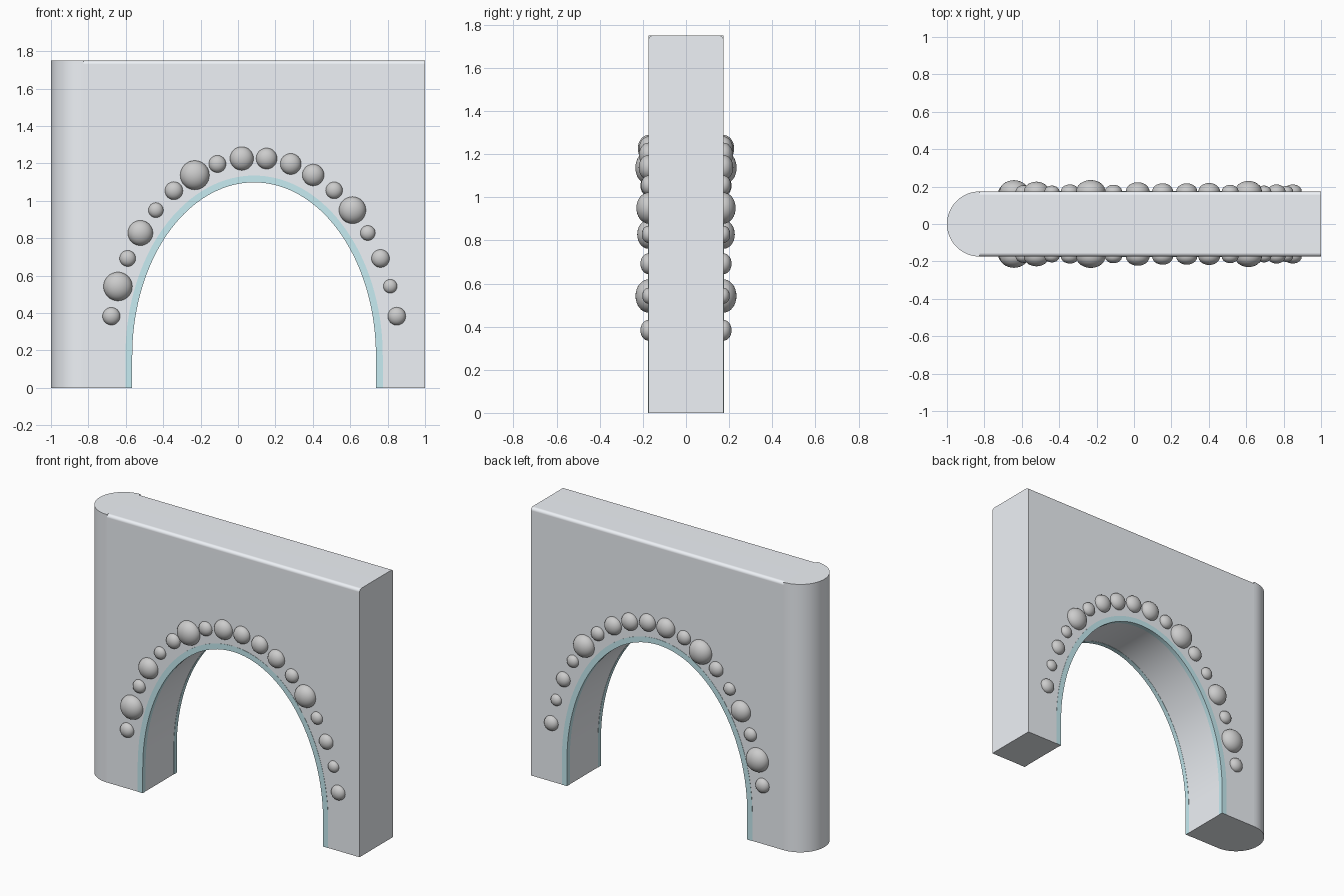
import bpy, bmesh
from math import sin, cos, pi, radians

if "Cube" in bpy.data.objects:
    bpy.data.objects.remove(bpy.data.objects["Cube"])

T = 0.174                  # half thickness of the wall
LEFT = -1 + T              # where the round end begins
H = 1.75
CX, SPRING = 0.086, 0.17   # arch centre and springing height
A, B = 0.653, 0.93         # arch half width and rise


def arch(grow=0.0, n=72):
    """Arch outline from right foot to left foot."""
    a, b = A + grow, B + grow
    pts = [(CX + a * cos(pi * i / n), SPRING + b * sin(pi * i / n)) for i in range(n + 1)]
    return [(CX + a, 0)] + pts + [(CX - a, 0)]


def material(name, rgb):
    m = bpy.data.materials.new(name)
    m.diffuse_color = (*rgb, 1)
    m.use_nodes = True
    m.node_tree.nodes["Principled BSDF"].inputs["Base Color"].default_value = m.diffuse_color
    return m


def smooth(ob):
    bpy.ops.object.select_all(action='DESELECT')
    ob.select_set(True)
    bpy.context.view_layer.objects.active = ob
    bpy.ops.object.shade_smooth_by_angle(angle=radians(30))


def extrude(name, pts, vec, mat, bevel_test=None, width=0.02):
    """Extrude a closed 3D outline, optionally rounding chosen edges."""
    bm = bmesh.new()
    face = bm.faces.new([bm.verts.new(p) for p in pts])
    res = bmesh.ops.extrude_face_region(bm, geom=[face], use_keep_orig=True)
    new = [g for g in res['geom'] if isinstance(g, bmesh.types.BMVert)]
    bmesh.ops.translate(bm, verts=new, vec=vec)
    bmesh.ops.recalc_face_normals(bm, faces=bm.faces)
    if bevel_test:
        edges = [e for e in bm.edges if bevel_test(*[v.co for v in e.verts])]
        bmesh.ops.bevel(bm, geom=edges, offset=width, segments=4, profile=0.5, affect='EDGES')
    me = bpy.data.meshes.new(name)
    bm.to_mesh(me)
    bm.free()
    me.materials.append(mat)
    ob = bpy.data.objects.new(name, me)
    bpy.context.collection.objects.link(ob)
    smooth(ob)
    wn = ob.modifiers.new("weighted_normals", 'WEIGHTED_NORMAL')
    wn.keep_sharp = True


def top_edge(p, q):
    return min(p.z, q.z) > H - 0.001 and abs(p.x - q.x) > 1


pale = material("pale_stone", (0.86, 0.89, 0.93))
blue = material("pale_blue", (0.57, 0.84, 0.89))

# Wall with arched opening, long top edges rounded
outline = [(LEFT, 0), (LEFT, H), (1, H), (1, 0)] + arch()
extrude("arch_wall", [(x, -T, z) for x, z in outline], (0, 2 * T, 0), pale, top_edge)

# Half-round left end
half = [(LEFT - T * sin(pi * i / 40), T * cos(pi * i / 40), 0) for i in range(41)]
extrude("rounded_end", half, (0, 0, H), pale)

# Tinted trim wrapping the edge of the opening on both faces
band = arch(-0.0015) + arch(0.035)[::-1]
for side, label in ((-1, "front"), (1, "back")):
    extrude(label + "_trim", [(x, side * (T + 0.0015), z) for x, z in band],
            (0, -side * 0.03, 0), blue)

# Slightly flattened beads following the arch: x, z, radius
beads = [(-.677, .383, .047), (-.642, .542, .077), (-.59, .692, .043), (-.522, .828, .067),
         (-.439, .95, .04), (-.343, 1.054, .048), (-.231, 1.137, .078), (-.11, 1.197, .046),
         (.02, 1.226, .063), (.153, 1.226, .056), (.282, 1.197, .056), (.402, 1.138, .058),
         (.514, 1.056, .045), (.612, .95, .072), (.694, .828, .04), (.762, .692, .048),
         (.814, .543, .037), (.849, .383, .048)]
for side, label in ((-1, "front"), (1, "back")):
    for i, (x, z, r) in enumerate(beads):
        bpy.ops.mesh.primitive_uv_sphere_add(segments=32, ring_count=16, radius=r,
                                             location=(x, side * T, z))
        ob = bpy.context.object
        ob.name = f"{label}_bead_{i + 1}"
        ob.scale.y = 0.78
        smooth(ob)
